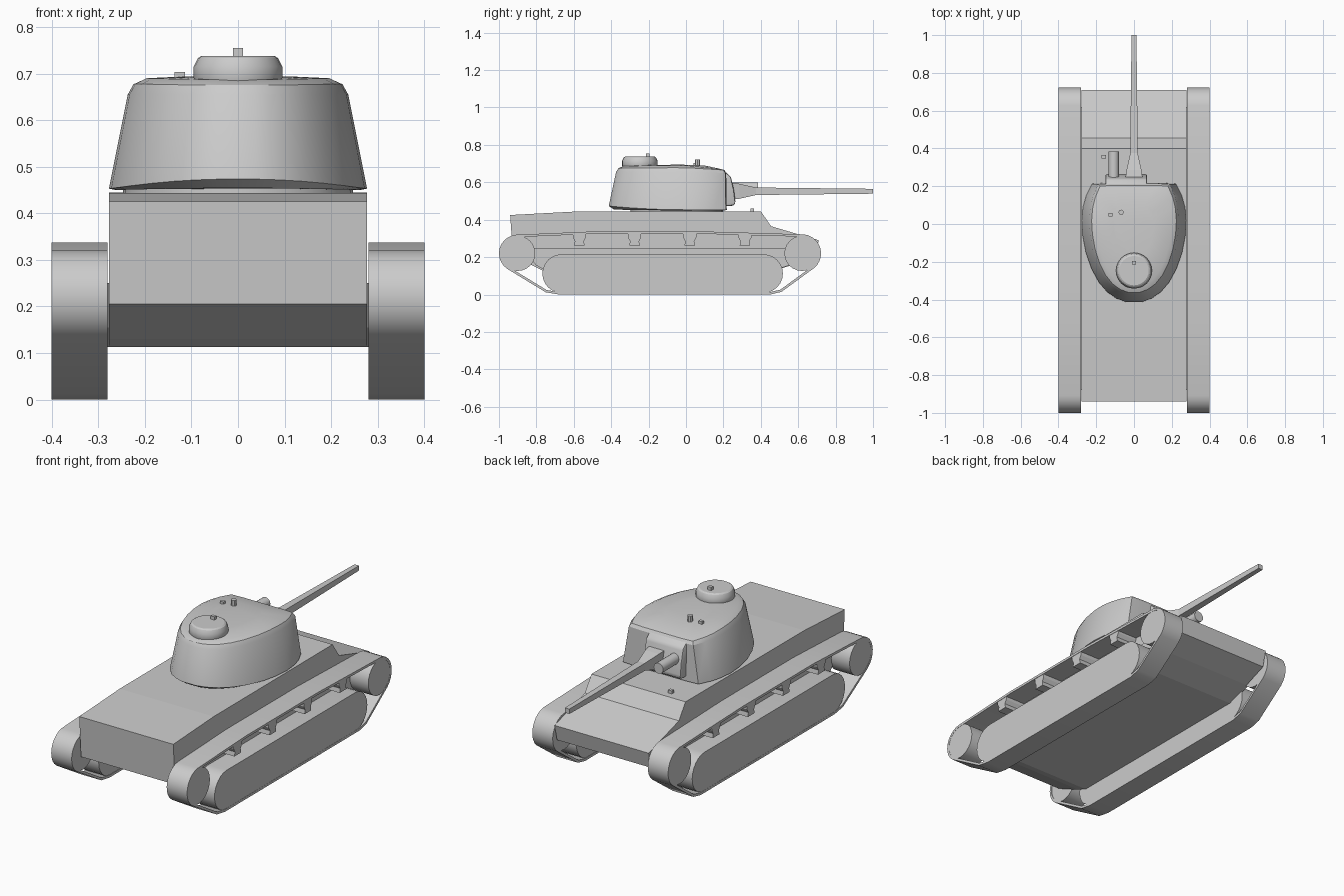
import bpy, bmesh, math
from mathutils import Vector

if "Cube" in bpy.data.objects:
    bpy.data.objects.remove(bpy.data.objects["Cube"])


def make(name, verts, faces, smooth=None, bevel=0):
    me = bpy.data.meshes.new(name)
    me.from_pydata(verts, [], faces)
    bm = bmesh.new()
    bm.from_mesh(me)
    bmesh.ops.recalc_face_normals(bm, faces=bm.faces)
    if bevel:
        bmesh.ops.bevel(bm, geom=bm.edges[:], offset=bevel, segments=2, affect='EDGES', profile=0.5)
    bm.to_mesh(me)
    bm.free()
    ob = bpy.data.objects.new(name, me)
    bpy.context.collection.objects.link(ob)
    if smooth:
        bpy.ops.object.select_all(action='DESELECT')
        ob.select_set(True)
        bpy.context.view_layer.objects.active = ob
        bpy.ops.object.shade_smooth_by_angle(angle=math.radians(smooth))
    return ob


def loft(name, rings, smooth=None, bevel=0, closed=False):
    """Skin equal-length rings; cap the ends unless the rings close on themselves."""
    n, m = len(rings[0]), len(rings)
    verts = [tuple(v) for r in rings for v in r]
    faces = [(a * n + i, a * n + (i + 1) % n, (a + 1) % m * n + (i + 1) % n, (a + 1) % m * n + i)
             for a in range(m if closed else m - 1) for i in range(n)]
    if not closed:
        faces += [tuple(range(n)), tuple(range((m - 1) * n, m * n))]
    return make(name, verts, faces, smooth, bevel)


def extrude_x(name, prof, x0, x1, smooth=None, bevel=0):
    return loft(name, [[(x, y, z) for y, z in prof] for x in (x0, x1)], smooth, bevel)


def box(name, x, y, z, sx, sy, sz):
    prof = [(y - sy / 2, z - sz / 2), (y + sy / 2, z - sz / 2), (y + sy / 2, z + sz / 2), (y - sy / 2, z + sz / 2)]
    return extrude_x(name, prof, x - sx / 2, x + sx / 2)


def lathe_z(name, x, y, steps, n=24):
    ang = [2 * math.pi * i / n for i in range(n)]
    return loft(name, [[(x + r * math.cos(a), y + r * math.sin(a), z) for a in ang] for r, z in steps], 30)


def arc(cy, cz, r, a0, a1, n):
    ang = [math.radians(a0 + (a1 - a0) * i / n) for i in range(n + 1)]
    return [(cy + r * math.cos(a), cz + r * math.sin(a)) for a in ang]


def inset(prof, d):
    """Offset a counter-clockwise profile inward."""
    out = []
    for i, p in enumerate(prof):
        p = Vector(p)
        a = (p - Vector(prof[i - 1])).normalized()
        b = (Vector(prof[(i + 1) % len(prof)]) - p).normalized()
        nrm = (Vector((-a.y, a.x)) + Vector((-b.y, b.x))).normalized()
        out.append(tuple(p + nrm * d))
    return out


# Hull
hull = [(-0.94, 0.425), (-0.6, 0.443), (0.40, 0.445), (0.455, 0.365), (0.71, 0.29), (0.69, 0.205),
        (0.56, 0.155), (0.42, 0.113), (-0.72, 0.113), (-0.77, 0.13), (-0.925, 0.205)]
extrude_x("hull", hull, -0.277, 0.277)
plate = [(-0.88, 0.25), (0.62, 0.25), (0.55, 0.155), (0.42, 0.113), (-0.72, 0.113), (-0.80, 0.155)]

# Running gear, both sides
track = (arc(0.62, 0.22, 0.102, -50, 85, 10) + [(0.1, 0.337), (-0.5, 0.337)]
         + arc(-0.9, 0.22, 0.1, 95, 235, 10) + [(-0.75, 0.012), (-0.68, 0.0), (0.45, 0.0), (0.51, 0.014)])
inner = inset(track, 0.013)
roadwheels = arc(0.415, 0.112, 0.103, -90, 90, 12) + arc(-0.665, 0.112, 0.103, 90, 270, 12)
roller = [(-0.035, 0.327), (0.035, 0.327), (0.035, 0.305), (0.024, 0.285), (0.028, 0.262),
          (-0.028, 0.262), (-0.024, 0.285), (-0.035, 0.305)]
for side, s in (("left", -1), ("right", 1)):
    a, b = s * 0.28, s * 0.40
    loft("track_" + side, [[(a, *p) for p in track], [(b, *p) for p in track],
                           [(b, *p) for p in inner], [(a, *p) for p in inner]], 30, closed=True)
    extrude_x("roadwheel_block_" + side, roadwheels, s * 0.283, s * 0.399, 30)
    extrude_x("hull_side_plate_" + side, plate, s * 0.27, s * 0.291)
    for name, cy in (("rear_wheel_", -0.9), ("front_wheel_", 0.62)):
        extrude_x(name + side, arc(cy, 0.22, 0.094, 0, 345, 23), s * 0.283, s * 0.399, 30)
    for i in range(4):
        y = -0.57 + 0.295 * i
        extrude_x(f"return_roller_{side}_{i}", [(y + p, z) for p, z in roller], s * 0.281, s * 0.398)

# Turret ring and egg-shaped turret shell
lathe_z("turret_ring", 0, -0.05, [(0.247, 0.43), (0.247, 0.47)], 32)
half = [(0.04, -0.413), (0.09, -0.396), (0.14, -0.362), (0.185, -0.31), (0.225, -0.237), (0.255, -0.15),
        (0.272, -0.06), (0.277, 0.02), (0.27, 0.09), (0.253, 0.15), (0.222, 0.213), (0.14, 0.218)]
plan = half + [(-x, y) for x, y in reversed(half)]
# columns: x scale, rear scale, front scale, height, rear lift, front drop
levels = [(0.95, 0.93, 0.96, 0.45, 0.004, 0), (1, 1, 1, 0.453, 0.02, 0), (0.855, 0.905, 0.985, 0.655, 0.0, 0.005),
          (0.81, 0.875, 0.94, 0.678, -0.003, 0.012), (0.72, 0.81, 0.85, 0.69, -0.003, 0.018),
          (0.4, 0.45, 0.45, 0.694, -0.001, 0.004)]
rings = []
for sx, sr, sf, z, lift, drop in levels:
    rings.append([(x * sx, y * (sr if y < 0 else sf),
                   z + lift * max(0, -y / 0.41) ** 2 - drop * max(0, y / 0.21)) for x, y in plan])
loft("turret_shell", rings, 28)

# Gun mantlet, barrel and side tube
mantlet = [(0.13, 0.675), (0.205, 0.66), (0.24, 0.63), (0.256, 0.56), (0.265, 0.49), (0.255, 0.475), (0.13, 0.465)]
extrude_x("mantlet", mantlet, -0.152, 0.07, 30, bevel=0.01)
loft("gun_barrel", [[(-r, y, 0.552 - r), (r, y, 0.552 - r), (r, y, 0.552 + r), (-r, y, 0.552 + r)]
                    for r, y in ((0.046, 0.24), (0.04, 0.285), (0.02, 0.375), (0.013, 1.0))])
tube = arc(-0.107, 0.572, 0.028, 0, 337.5, 15)
loft("side_tube", [[(x, y, z) for x, z in tube] for y in (0.24, 0.385)], 30)

# Cupola and roof fittings
lathe_z("cupola", 0, -0.247, [(0.09, 0.675), (0.095, 0.69), (0.095, 0.715), (0.086, 0.733), (0.078, 0.738)])
box("cupola_sight", 0, -0.205, 0.744, 0.022, 0.018, 0.022)
lathe_z("periscope", -0.068, 0.062, [(0.014, 0.67), (0.014, 0.722)], 8)
box("roof_sight", -0.125, 0.05, 0.69, 0.022, 0.018, 0.026)
box("deck_lamp", -0.16, 0.355, 0.45, 0.022, 0.018, 0.022)
